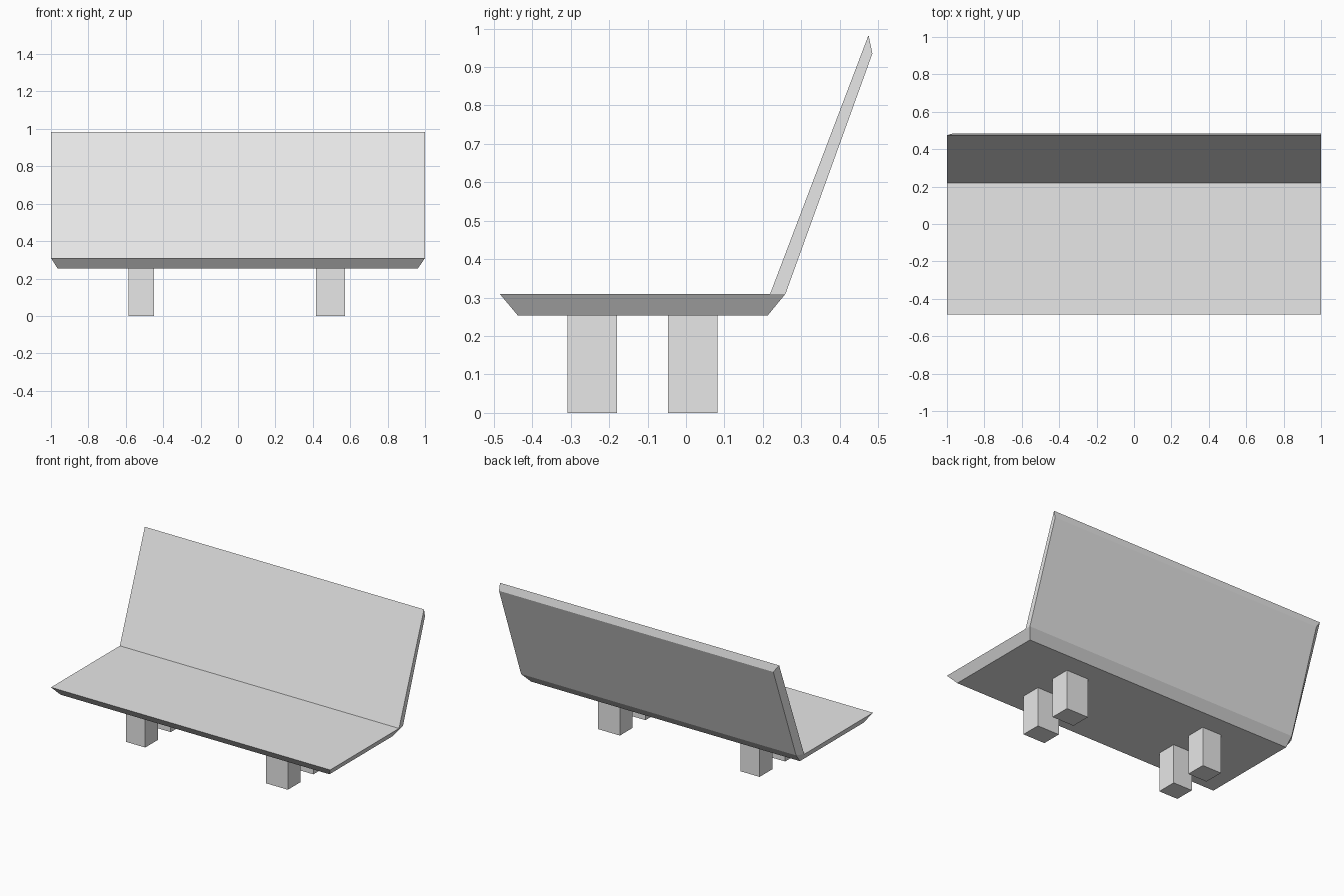
import bpy
import bmesh

cube = bpy.data.objects.get("Cube")
if cube:
    bpy.data.objects.remove(cube)

grey = bpy.data.materials.new("light grey")
grey.use_nodes = True
grey.diffuse_color = (0.8, 0.8, 0.8, 1)
grey.node_tree.nodes["Principled BSDF"].inputs["Base Color"].default_value = (0.8, 0.8, 0.8, 1)


def loft(name, ring_a, ring_b):
    """Solid between two rings with the same number of points."""
    bm = bmesh.new()
    a = [bm.verts.new(p) for p in ring_a]
    b = [bm.verts.new(p) for p in ring_b]
    bm.faces.new(a)
    bm.faces.new(b[::-1])
    for i in range(len(a)):
        j = (i + 1) % len(a)
        bm.faces.new((a[j], a[i], b[i], b[j]))
    bmesh.ops.recalc_face_normals(bm, faces=bm.faces)
    mesh = bpy.data.meshes.new(name)
    bm.to_mesh(mesh)
    bm.free()
    mesh.materials.append(grey)
    obj = bpy.data.objects.new(name, mesh)
    bpy.context.collection.objects.link(obj)
    return obj


def rectangle(x0, x1, y0, y1, z):
    return [(x0, y0, z), (x1, y0, z), (x1, y1, z), (x0, y1, z)]


SEAT_BOTTOM, SEAT_TOP = 0.254, 0.31

# Seat slab, tapered towards its underside, one rear corner clipped
under = [(-0.965, -0.438), (0.962, -0.438), (0.962, 0.213), (-0.965, 0.213), (-0.965, 0.2)]
upper = [(-1, -0.485), (1, -0.485), (1, 0.259), (-0.97, 0.259), (-1, 0.219)]
loft("seat", [(x, y, SEAT_BOTTOM) for x, y in under],
     [(x, y, SEAT_TOP) for x, y in upper])

# Leaning backrest, with its rear edge chamfered at one end
profile = [(0.219, SEAT_TOP), (0.259, SEAT_TOP), (0.485, 0.935), (0.475, 0.983)]
end_x = [-1, -0.97, -0.965, -1]
loft("backrest", [(1, y, z) for y, z in profile],
     [(x, y, z) for x, (y, z) in zip(end_x, profile)])

# Four square posts under the seat
for side, x0, x1 in (("right", -0.585, -0.449), ("left", 0.416, 0.573)):
    for place, y0 in (("front", -0.308), ("back", -0.047)):
        loft(f"{place}_{side}_leg", rectangle(x0, x1, y0, y0 + 0.129, 0),
             rectangle(x0, x1, y0, y0 + 0.129, SEAT_BOTTOM))
